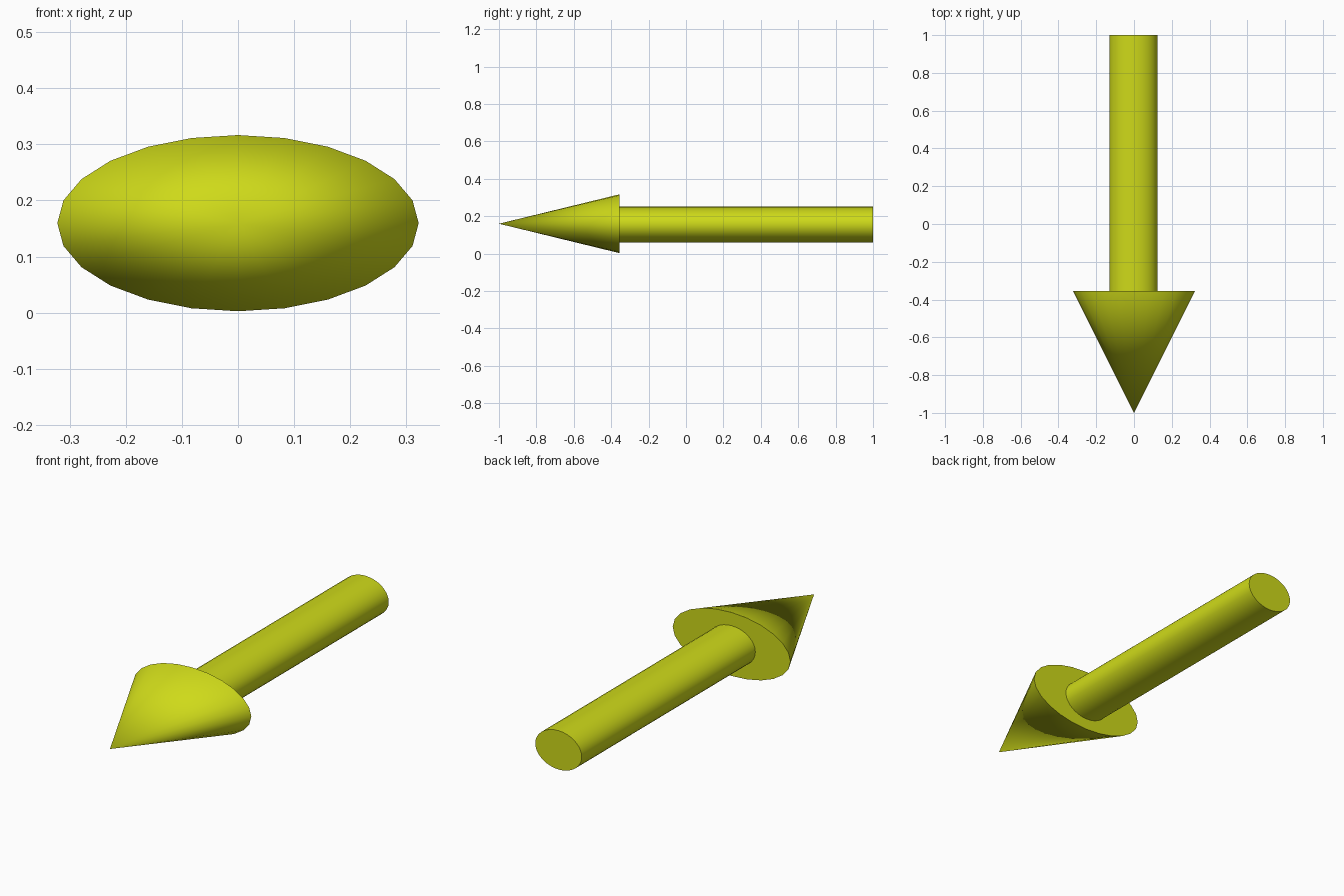
import bpy
from math import pi, radians

if "Cube" in bpy.data.objects:
    bpy.data.objects.remove(bpy.data.objects["Cube"])

mat = bpy.data.materials.new("yellow_green")
mat.diffuse_color = (0.62, 0.70, 0.01, 1)
mat.use_nodes = True
mat.node_tree.nodes["Principled BSDF"].inputs["Base Color"].default_value = mat.diffuse_color


def elliptic_part(name, sides, r_front, r_back, y0, y1, x, z, rx, rz):
    """Elliptical cone or cylinder running along y from y0 to y1."""
    bpy.ops.mesh.primitive_cone_add(vertices=sides, radius1=r_back, radius2=r_front,
                                    depth=y1 - y0, location=(x, (y0 + y1) / 2, z),
                                    rotation=(pi / 2, 0, 0))
    ob = bpy.context.object
    ob.name = name
    # local y maps to world z after the rotation
    ob.scale = (rx, rz, 1)
    bpy.ops.object.transform_apply(location=False, rotation=True, scale=True)
    bpy.ops.object.shade_smooth_by_angle(angle=radians(40))
    ob.data.materials.append(mat)
    return ob


# Pointed, flattened arrow head
elliptic_part("arrow_head", 24, 0, 1, -1.0, -0.356, 0, 0.1595, 0.322, 0.157)

# Straight oval shaft
elliptic_part("arrow_shaft", 32, 1, 1, -0.356, 1.0, -0.003, 0.155, 0.127, 0.096)
